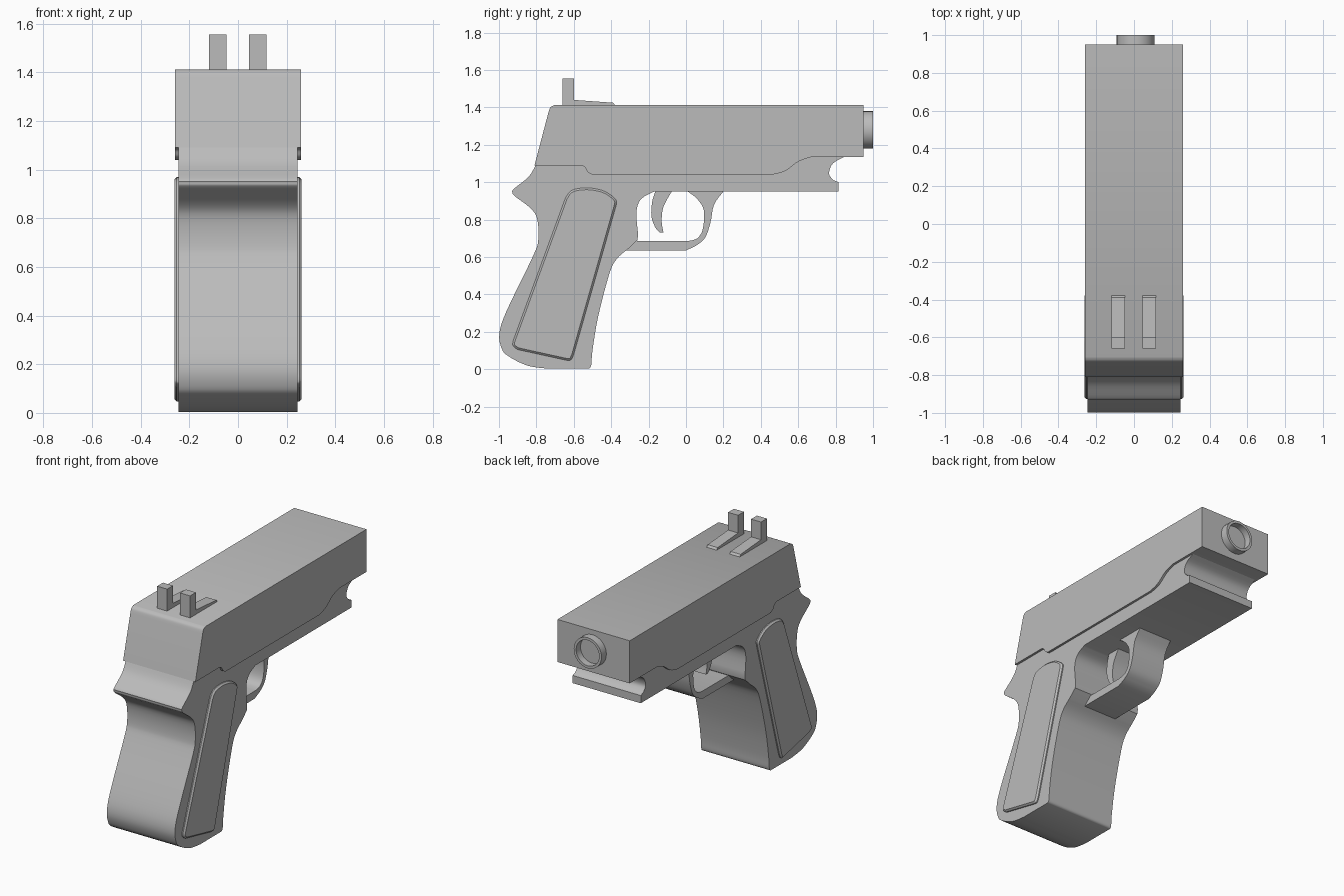
import bpy
import bmesh
import math

default = bpy.data.objects.get("Cube")
if default:
    bpy.data.objects.remove(default, do_unlink=True)

grey = bpy.data.materials.new("plain grey")
grey.use_nodes = True
colour = (0.5, 0.5, 0.5, 1)
grey.diffuse_color = colour
grey.node_tree.nodes["Principled BSDF"].inputs["Base Color"].default_value = colour


def curve(*pts, steps=4):
    """Smooth run through the given points."""
    out = []
    for i in range(len(pts) - 1):
        a, b, c, d = (pts[max(i - 1, 0)], pts[i], pts[i + 1],
                      pts[min(i + 2, len(pts) - 1)])
        for s in range(steps):
            t = s / steps
            out.append(tuple(
                q + t * (r - p) / 2 + t * t * (p - 2.5 * q + 2 * r - e / 2)
                + t ** 3 * (3 * (q - r) + e - p) / 2
                for p, q, r, e in zip(a, b, c, d)))
    return out + [pts[-1]]


def finish(name, bm, angle=35):
    bmesh.ops.recalc_face_normals(bm, faces=bm.faces)
    mesh = bpy.data.meshes.new(name)
    bm.to_mesh(mesh)
    bm.free()
    mesh.materials.append(grey)
    obj = bpy.data.objects.new(name, mesh)
    bpy.context.collection.objects.link(obj)
    bpy.ops.object.select_all(action='DESELECT')
    obj.select_set(True)
    bpy.context.view_layer.objects.active = obj
    bpy.ops.object.shade_smooth_by_angle(angle=math.radians(angle))
    return obj


def slab(name, profile, x_from, x_to, bevel=0):
    """Side profile of (y, z) points extruded across x, bevelled at x_to."""
    bm = bmesh.new()
    face = bm.faces.new([bm.verts.new((x_from, y, z)) for y, z in profile])
    made = bmesh.ops.extrude_face_region(bm, geom=[face])["geom"]
    verts = [g for g in made if isinstance(g, bmesh.types.BMVert)]
    bmesh.ops.translate(bm, verts=verts, vec=(x_to - x_from, 0, 0))
    if bevel:
        rim = [e for e in bm.edges if all(v in verts for v in e.verts)]
        bmesh.ops.bevel(bm, geom=rim, offset=bevel, segments=1,
                        affect='EDGES', profile=0.5)
    return finish(name, bm, 25 if bevel else 35)


# Slide with stepped lower edge
slide = [(-0.81, 1.09)]
slide += curve((-0.735, 1.375), (-0.725, 1.4), (-0.705, 1.412))
slide += [(0.95, 1.412), (0.95, 1.135)]
slide += curve((0.67, 1.135), (0.6, 1.11), (0.53, 1.06), (0.46, 1.04))
slide += curve((-0.5, 1.04), (-0.525, 1.055), (-0.54, 1.08), (-0.56, 1.09))
slab("slide", slide, -0.26, 0.26)

# Frame and grip in one outline
frame = curve((-0.8, 1.1), (-0.84, 1.03), (-0.92, 0.965), (-0.928, 0.945),
              (-0.915, 0.925), (-0.83, 0.86), (-0.795, 0.8), (-0.79, 0.69),
              (-0.82, 0.6), (-0.96, 0.31), (-0.998, 0.19), (-0.985, 0.11),
              (-0.95, 0.07), (-0.85, 0.02), (-0.74, 0.003))
frame += curve((-0.52, 0.003), (-0.507, 0.02), (-0.5, 0.1), (-0.47, 0.28),
               (-0.41, 0.51), (-0.37, 0.59), (-0.31, 0.643))
frame += [(-0.26, 0.69)]
frame += curve((-0.256, 0.72), (-0.265, 0.84), (-0.24, 0.91), (-0.17, 0.95))
frame += [(0.815, 0.95), (0.815, 1.0)]
frame += curve((0.79, 1.01), (0.765, 1.045), (0.785, 1.1), (0.85, 1.137))
frame += [(0.65, 1.137), (0.46, 1.06), (-0.51, 1.06), (-0.57, 1.1)]
slab("frame", frame, -0.245, 0.245)

# Trigger guard
guard = [(-0.36, 0.635), (0, 0.635)]
guard += curve((0.05, 0.658), (0.1, 0.7), (0.13, 0.78), (0.15, 0.88), (0.2, 0.95))
guard += [(0.2, 0.97), (0.01, 0.97)]
guard += curve((0.01, 0.95), (0.06, 0.91), (0.095, 0.85), (0.09, 0.75),
               (0.06, 0.7), (0.01, 0.685))
guard += [(-0.36, 0.685)]
slab("trigger_guard", guard, -0.12, 0.12)

# Trigger
trigger = curve((-0.16, 0.96), (-0.18, 0.9), (-0.185, 0.82), (-0.165, 0.76),
                (-0.14, 0.73))
trigger += curve((-0.12, 0.73), (-0.13, 0.79), (-0.12, 0.87), (-0.07, 0.96))
slab("trigger", trigger, -0.06, 0.06)

# Grip panels on both sides
panel = curve((-0.925, 0.15), (-0.925, 0.125), (-0.9, 0.105))
panel += curve((-0.64, 0.048), (-0.615, 0.05), (-0.6, 0.08))
panel += curve((-0.375, 0.87), (-0.372, 0.9), (-0.4, 0.93), (-0.45, 0.957),
               (-0.53, 0.97), (-0.61, 0.957), (-0.645, 0.915))
for side, label in ((1, "left"), (-1, "right")):
    slab(label + "_grip_panel", panel, side * 0.235, side * 0.262, bevel=0.01)

# Rear sights: upright post with a sloping tail
sight = [(-0.66, 1.4), (-0.66, 1.555), (-0.6, 1.555), (-0.6, 1.44),
         (-0.39, 1.425), (-0.37, 1.4)]
for label, x in (("left", 0.045), ("right", -0.12)):
    slab(label + "_sight", sight, x, x + 0.072)

# Muzzle ring with a recessed bore, lathed around y
bm = bmesh.new()
sides = 32
rings = []
for radius, y in ((0.1, 0.94), (0.1, 1.0), (0.083, 1.0), (0.083, 0.955)):
    angles = [math.tau * i / sides for i in range(sides)]
    rings.append([bm.verts.new((0.008 + radius * math.cos(a), y,
                                1.28 + radius * math.sin(a))) for a in angles])
for inner, outer in zip(rings, rings[1:]):
    for i in range(sides):
        j = (i + 1) % sides
        bm.faces.new((inner[i], inner[j], outer[j], outer[i]))
bm.faces.new(rings[0])
bm.faces.new(rings[-1])
finish("muzzle", bm)
